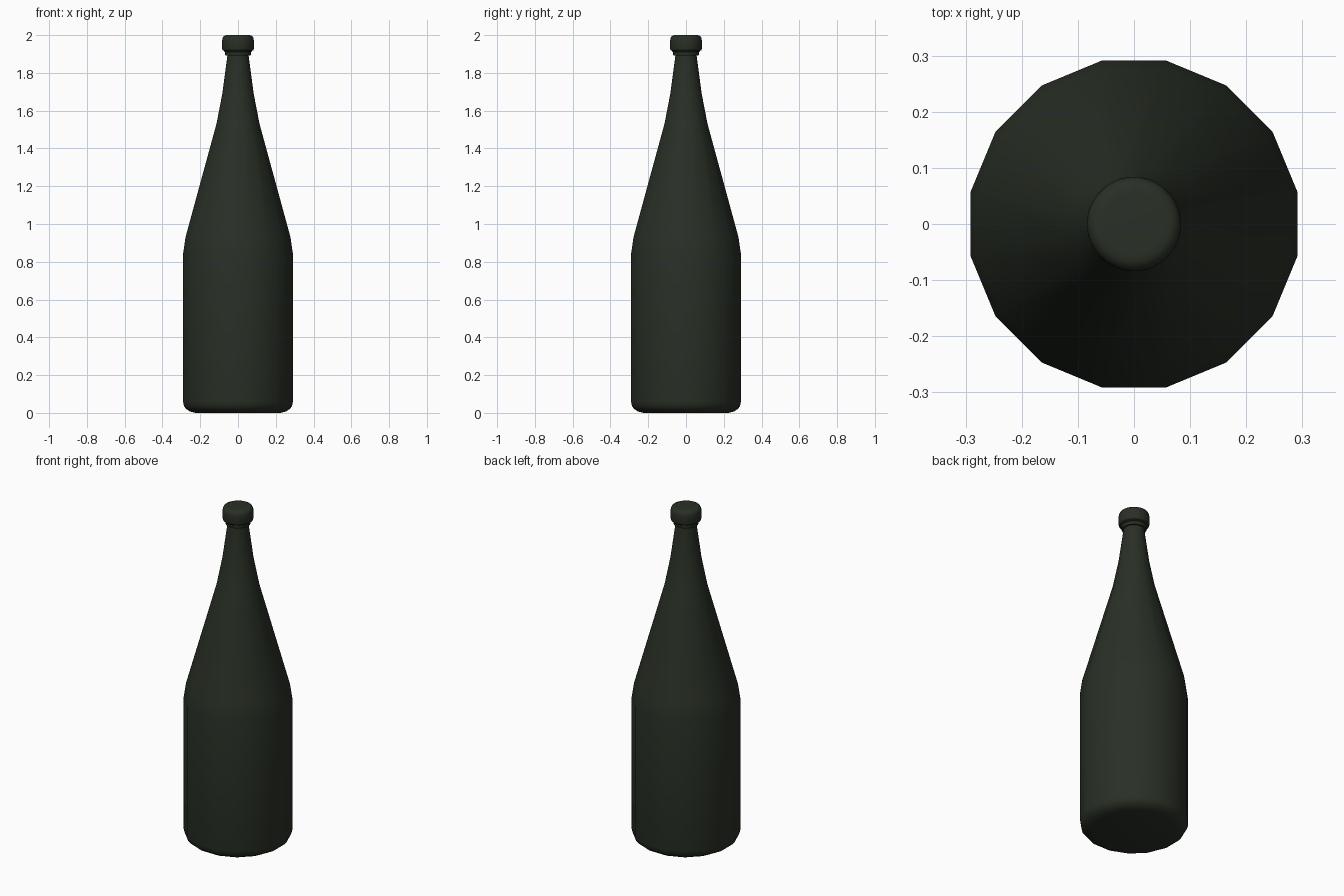
import bpy, bmesh, math

if "Cube" in bpy.data.objects:
    bpy.data.objects.remove(bpy.data.objects["Cube"])

glass = bpy.data.materials.new("dark_green_glass")
glass.diffuse_color = (0.022, 0.029, 0.019, 1)
glass.use_nodes = True
glass.node_tree.nodes["Principled BSDF"].inputs["Base Color"].default_value = glass.diffuse_color


def lathe(name, profile, sides, angle):
    """Closed turned solid; profile radii are measured to the flat sides."""
    bm = bmesh.new()
    grow = 1 / math.cos(math.pi / sides)
    rings = []
    for r, z in profile:
        rings.append([bm.verts.new((r * grow * math.cos(a), r * grow * math.sin(a), z))
                      for a in (2 * math.pi * (i + 0.5) / sides for i in range(sides))])
    for lo, hi in zip(rings, rings[1:]):
        for i in range(sides):
            j = (i + 1) % sides
            bm.faces.new((lo[i], lo[j], hi[j], hi[i]))
    bm.faces.new(rings[0][::-1])
    bm.faces.new(rings[-1])
    mesh = bpy.data.meshes.new(name)
    bm.to_mesh(mesh)
    bm.free()
    mesh.materials.append(glass)
    obj = bpy.data.objects.new(name, mesh)
    bpy.context.collection.objects.link(obj)
    bpy.ops.object.select_all(action='DESELECT')
    obj.select_set(True)
    bpy.context.view_layer.objects.active = obj
    bpy.ops.object.shade_smooth_by_angle(angle=math.radians(angle))
    return obj


# Body, shoulder and neck
lathe("bottle_body", [
    (0.225, 0.0), (0.253, 0.007), (0.275, 0.021), (0.286, 0.037), (0.291, 0.06),
    (0.291, 0.84), (0.278, 0.93), (0.114, 1.53), (0.083, 1.69), (0.055, 1.90),
    (0.055, 1.95)], 16, 60)

# Collar under the cap
lathe("neck_collar", [
    (0.055, 1.892), (0.066, 1.892), (0.068, 1.896), (0.068, 1.91), (0.074, 1.914), (0.074, 1.93)], 32, 40)

# Rounded cap
lathe("cap", [
    (0.072, 1.917), (0.081, 1.919), (0.084, 1.928), (0.084, 1.97), (0.082, 1.984),
    (0.076, 1.994), (0.066, 1.999), (0.055, 2.0)], 32, 60)
